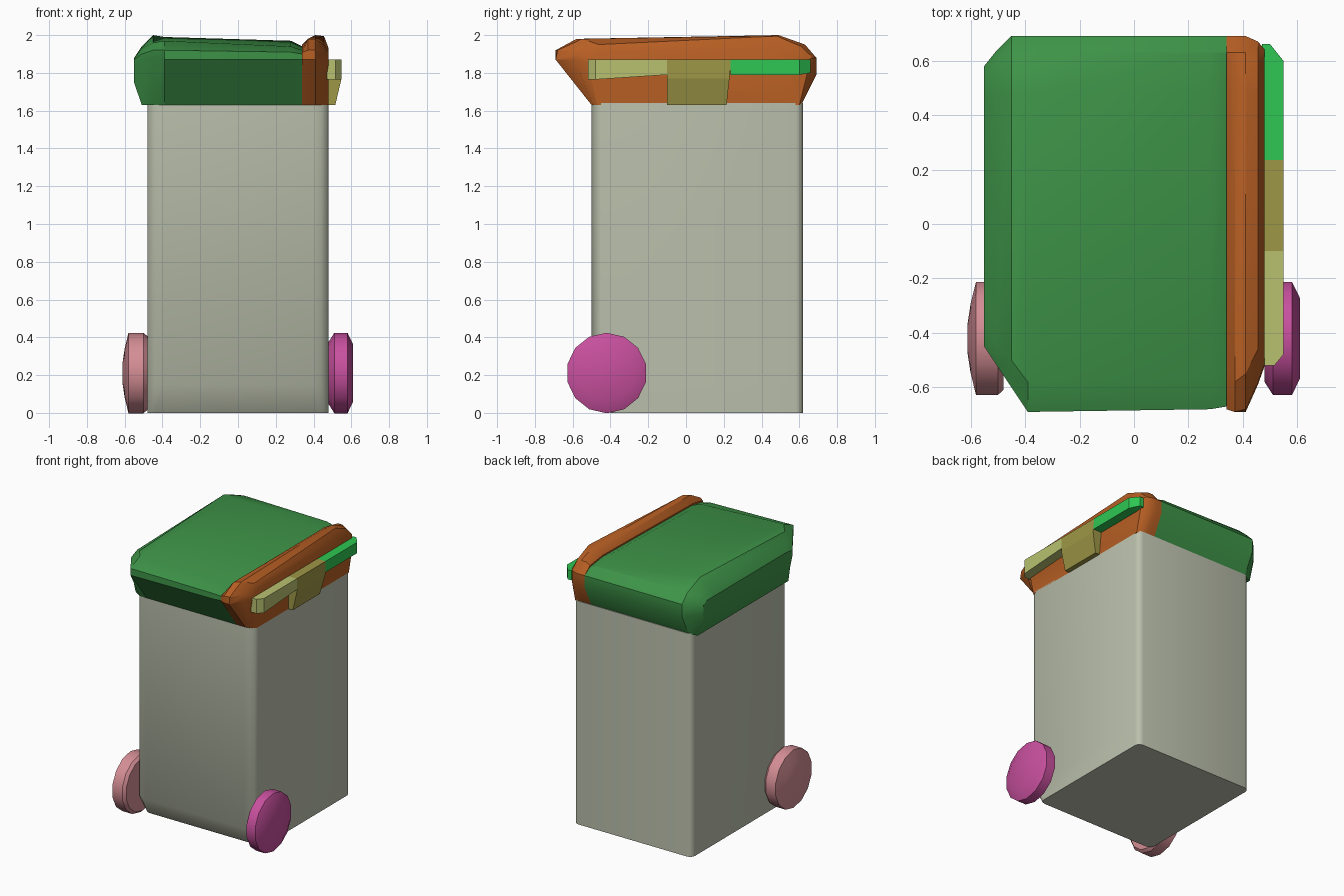
import bpy, bmesh, math

cube = bpy.data.objects.get("Cube")
if cube:
    bpy.data.objects.remove(cube, do_unlink=True)


def lin(c):
    c /= 255
    return c / 12.92 if c <= 0.04045 else ((c + 0.055) / 1.055) ** 2.4


def material(name, r, g, b):
    m = bpy.data.materials.new(name)
    col = (lin(r), lin(g), lin(b), 1)
    m.diffuse_color = col
    m.use_nodes = True
    bsdf = next(n for n in m.node_tree.nodes if n.type == 'BSDF_PRINCIPLED')
    bsdf.inputs["Base Color"].default_value = col
    bsdf.inputs["Roughness"].default_value = 0.7
    return m


GREY = material("pale grey green", 188, 193, 173)
GREEN = material("leaf green", 62, 148, 72)
ORANGE = material("burnt orange", 182, 94, 35)
MAGENTA = material("magenta", 200, 80, 158)
PINK = material("dusty pink", 212, 142, 149)
BRIGHT = material("bright green", 46, 198, 82)
OLIVE = material("olive", 158, 151, 70)
PALE_OLIVE = material("pale olive", 184, 193, 112)


def loft(name, rings, mat, angle=30):
    """Skin a list of equal-length rings, cap both ends, smooth by angle."""
    bm = bmesh.new()
    vs = [[bm.verts.new(p) for p in ring] for ring in rings]
    n = len(vs[0])
    for a, b in zip(vs, vs[1:]):
        for i in range(n):
            j = (i + 1) % n
            bm.faces.new((a[i], a[j], b[j], b[i]))
    bm.faces.new(vs[0])
    bm.faces.new(vs[-1])
    bmesh.ops.recalc_face_normals(bm, faces=bm.faces)
    me = bpy.data.meshes.new(name)
    bm.to_mesh(me)
    bm.free()
    me.materials.append(mat)
    ob = bpy.data.objects.new(name, me)
    bpy.context.collection.objects.link(ob)
    if angle:
        bpy.ops.object.select_all(action='DESELECT')
        ob.select_set(True)
        bpy.context.view_layer.objects.active = ob
        bpy.ops.object.shade_smooth_by_angle(angle=math.radians(angle))
    return ob


# Bin body: rounded rectangle rings, the front undercut near the floor
def body_ring(z, front, rx, ry):
    pts = []
    corners = [(1, front, -1, rx, ry), (1, 0.62, 1, 0.04, 0.04),
               (-1, 0.62, 1, 0.04, 0.04), (-1, front, -1, rx, ry)]
    for k, (sx, y, sy, cx, cy) in enumerate(corners):
        arc = [(sx * (0.48 - cx + cx * math.cos(t)), y - sy * cy + sy * cy * math.sin(t), z)
               for t in (0, math.pi / 6, math.pi / 3, math.pi / 2)]
        pts += arc if k in (1, 3) else arc[::-1]
    return pts


loft("bin_body", [body_ring(0, -0.40, 0.04, 0.04), body_ring(0.15, -0.50, 0.08, 0.05),
                  body_ring(1.64, -0.50, 0.08, 0.05)], GREY, 35)


# Lid: y-z sections placed along x
def sections(data):
    return [[(x, y, z) for y, z in pts] for x, pts in data]


BACK = [(0.69, 1.88), (0.69, 1.79), (0.61, 1.63)]
loft("lid_main", sections([
    (-0.55, [(-0.42, 1.75), (-0.45, 1.83), (-0.45, 1.87), (-0.38, 1.88), (0.46, 1.88),
             (0.54, 1.88), (0.58, 1.86), (0.58, 1.79), (0.55, 1.75)]),
    (-0.51, [(-0.46, 1.63), (-0.51, 1.87), (-0.51, 1.90), (-0.44, 1.93), (0.47, 1.94),
             (0.59, 1.92), (0.63, 1.87), (0.63, 1.79), (0.59, 1.63)]),
    (-0.45, [(-0.50, 1.63), (-0.60, 1.87), (-0.60, 1.92), (-0.50, 1.96), (0.48, 2.0),
             (0.63, 1.94)] + BACK),
    (-0.39, [(-0.50, 1.63), (-0.69, 1.87), (-0.69, 1.92), (-0.58, 1.97), (0.48, 1.99),
             (0.63, 1.95)] + BACK),
    (0.28, [(-0.50, 1.63), (-0.68, 1.87), (-0.68, 1.91), (-0.57, 1.94), (0.48, 1.97),
            (0.63, 1.94)] + BACK),
    (0.34, [(-0.50, 1.63), (-0.67, 1.87), (-0.67, 1.90), (-0.56, 1.92), (0.48, 1.94),
            (0.63, 1.92)] + BACK),
]), GREEN, 32)

loft("lid_side_band", sections([
    (0.34, [(-0.50, 1.63), (-0.68, 1.87), (-0.68, 1.91), (-0.57, 1.93), (0.48, 1.95),
            (0.63, 1.93)] + BACK),
    (0.37, [(-0.50, 1.63), (-0.69, 1.87), (-0.69, 1.92), (-0.58, 1.98), (0.48, 1.98),
            (0.63, 1.95)] + BACK),
    (0.41, [(-0.50, 1.63), (-0.69, 1.87), (-0.68, 1.92), (-0.55, 1.98), (0.49, 2.0),
            (0.63, 1.95)] + BACK),
    (0.455, [(-0.49, 1.63), (-0.59, 1.87), (-0.58, 1.91), (-0.46, 1.95), (0.48, 1.995),
             (0.61, 1.94), (0.67, 1.88), (0.67, 1.79), (0.61, 1.63)]),
    (0.48, [(-0.47, 1.63), (-0.52, 1.85), (-0.51, 1.88), (-0.44, 1.91), (0.46, 1.93),
            (0.58, 1.91), (0.64, 1.87), (0.64, 1.79), (0.60, 1.63)]),
]), ORANGE, 30)


# Side handle: three joined bars, sections (y, outer x, bottom z) along y
def bar(name, data, mat):
    rings = [[(0.47, y, zb), (xo, y, zb), (xo, y, 1.87), (0.47, y, 1.87)] for y, xo, zb in data]
    loft(name, rings, mat, None)


bar("handle_front", [(-0.52, 0.515, 1.765), (-0.48, 0.548, 1.765), (-0.10, 0.548, 1.79)], PALE_OLIVE)
bar("handle_back", [(0.235, 0.548, 1.79), (0.60, 0.548, 1.79), (0.66, 0.50, 1.80)], BRIGHT)
loft("handle_bracket", [[(0.47, y0, z), (x, y0, z), (x, y1, z), (0.47, y1, z)]
                        for z, x, y0, y1 in ((1.63, 0.515, -0.10, 0.215),
                                             (1.77, 0.548, -0.10, 0.23),
                                             (1.87, 0.548, -0.10, 0.24))], OLIVE, None)


# Wheels: turned profiles (x, radius) about the axle line
def wheel(name, profile, mat, sides=14):
    rings = [[(x, -0.42 + r * math.cos(2 * math.pi * (i + 0.5) / sides),
               0.211 + r * math.sin(2 * math.pi * (i + 0.5) / sides)) for i in range(sides)]
             for x, r in profile]
    loft(name, rings, mat, 28)


wheel("wheel_left", [(0.48, 0.165), (0.51, 0.213), (0.58, 0.213), (0.61, 0.15)], MAGENTA)
wheel("wheel_right", [(-0.48, 0.195), (-0.50, 0.213), (-0.58, 0.213), (-0.60, 0.13),
                      (-0.612, 0.05)], PINK)
